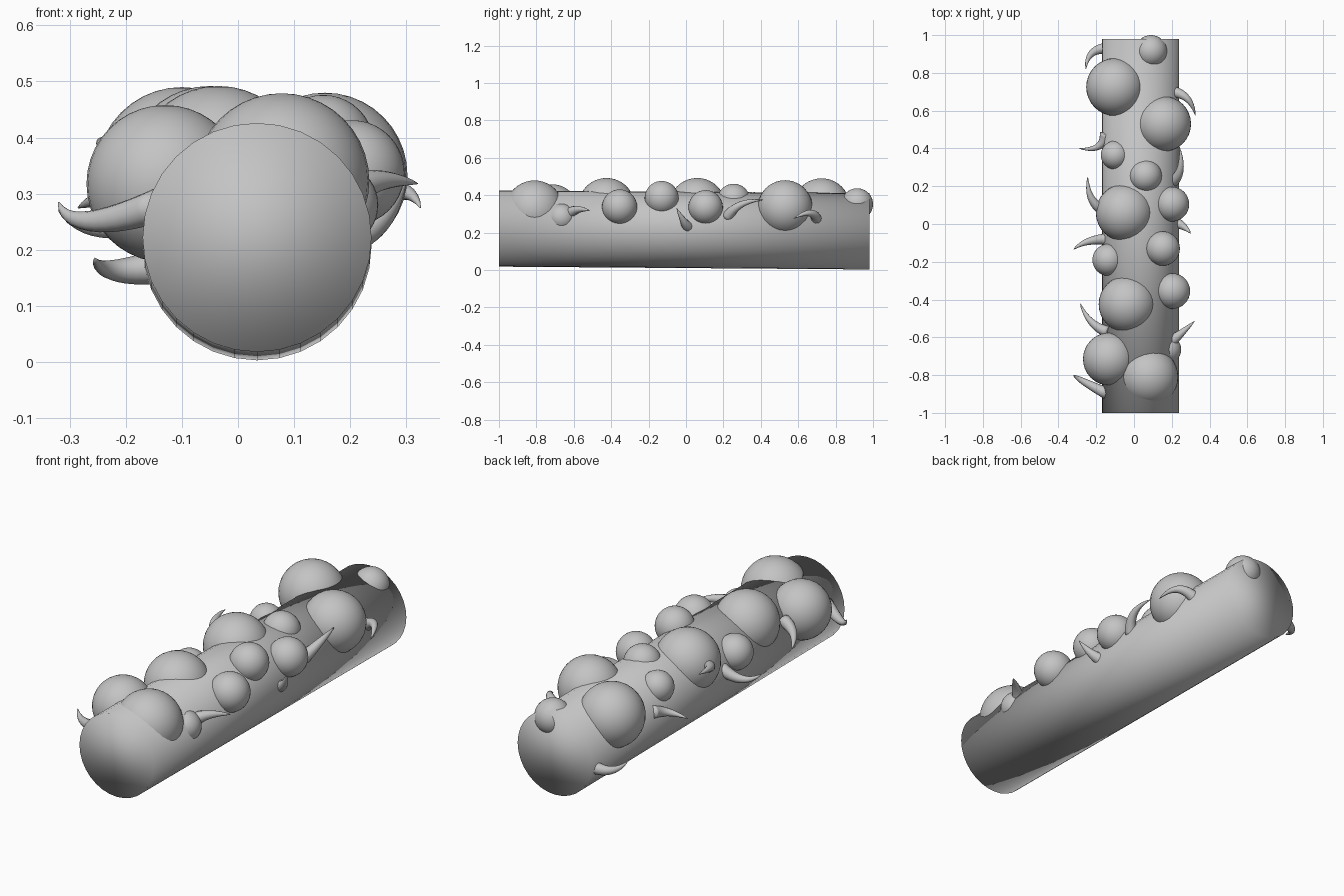
import bpy, bmesh, math
from mathutils import Vector

grey = bpy.data.materials.new("plain_grey")
grey.diffuse_color = (0.55, 0.55, 0.55, 1)


def add_object(name, bm):
    bmesh.ops.recalc_face_normals(bm, faces=bm.faces)
    for f in bm.faces:
        f.smooth = True
    mesh = bpy.data.meshes.new(name)
    bm.to_mesh(mesh)
    bm.free()
    mesh.materials.append(grey)
    obj = bpy.data.objects.new(name, mesh)
    bpy.context.collection.objects.link(obj)
    return obj


def tube(name, centres, radii, sides, normals=None):
    """Rings of vertices joined along a path, with closed ends."""
    bm = bmesh.new()
    rings = []
    for i, (c, r) in enumerate(zip(centres, radii)):
        if normals:
            d = normals
        else:
            d = centres[min(i + 1, len(centres) - 1)] - centres[max(i - 1, 0)]
        d = d.normalized()
        side = d.cross(Vector((0, 0, 1))).normalized()
        up = side.cross(d)
        rings.append([bm.verts.new(c + r * (side * math.cos(a) + up * math.sin(a)))
                      for a in (2 * math.pi * k / sides for k in range(sides))])
    for a, b in zip(rings, rings[1:]):
        for k in range(sides):
            n = (k + 1) % sides
            bm.faces.new((a[k], a[n], b[n], b[k]))
    bm.faces.new(rings[0])
    bm.faces.new(rings[-1])
    return add_object(name, bm)


# Long log-like body, tilted very slightly down toward the back
tube("body", [Vector((0.034, -1.0, 0.222)), Vector((0.034, 0.98, 0.207))],
     [0.204, 0.204], 32, Vector((0, 1, 0)))

# Round bumps half sunk into the upper side: x, y, z, radius
bumps = [
    (-0.10, 0.725, 0.337, 0.153), (0.155, 0.53, 0.333, 0.147),
    (0.09, 0.915, 0.352, 0.085), (-0.10, 0.365, 0.34, 0.076),
    (0.06, 0.255, 0.373, 0.088), (-0.05, 0.06, 0.34, 0.152),
    (0.20, 0.105, 0.335, 0.092), (0.152, -0.13, 0.385, 0.091),
    (-0.135, -0.19, 0.31, 0.085), (-0.035, -0.425, 0.34, 0.152),
    (0.203, -0.355, 0.337, 0.094), (-0.13, -0.715, 0.318, 0.14),
    (0.078, -0.81, 0.323, 0.156), (0.175, -0.665, 0.28, 0.075),
]
for i, (x, y, z, r) in enumerate(bumps):
    bm = bmesh.new()
    bmesh.ops.create_uvsphere(bm, u_segments=32, v_segments=20, radius=r)
    bmesh.ops.translate(bm, verts=bm.verts, vec=(x, y, z))
    add_object(f"bump_{i + 1}", bm)

# Curved thorns on both sides: base, bend and tip
thorns = [
    ((-0.14, 0.93, 0.17), (-0.25, 0.93, 0.15), (-0.255, 0.82, 0.185)),
    ((0.20, 0.70, 0.26), (0.30, 0.69, 0.34), (0.325, 0.575, 0.275)),
    ((-0.15, 0.48, 0.27), (-0.16, 0.38, 0.25), (-0.29, 0.40, 0.245)),
    ((-0.17, 0.08, 0.35), (-0.25, 0.12, 0.39), (-0.245, 0.25, 0.395)),
    ((-0.14, -0.08, 0.27), (-0.26, -0.08, 0.21), (-0.32, -0.135, 0.27)),
    ((-0.14, -0.57, 0.32), (-0.24, -0.54, 0.30), (-0.285, -0.42, 0.275)),
    ((-0.14, -0.90, 0.28), (-0.30, -0.82, 0.22), (-0.32, -0.80, 0.285)),
    ((0.20, -0.62, 0.305), (0.25, -0.58, 0.335), (0.32, -0.515, 0.318)),
    ((0.215, 0.01, 0.23), (0.27, -0.01, 0.25), (0.30, -0.05, 0.33)),
    ((0.20, 0.22, 0.28), (0.27, 0.27, 0.37), (0.24, 0.41, 0.375)),
]
STEPS = 12
for i, points in enumerate(thorns):
    a, b, c = (Vector(p) for p in points)
    ts = [k / STEPS for k in range(STEPS + 1)]
    path = [a * (1 - t) ** 2 + b * 2 * t * (1 - t) + c * t * t for t in ts]
    tube(f"thorn_{i + 1}", path, [0.03 * (1 - t) ** 0.8 + 0.001 for t in ts], 12)
